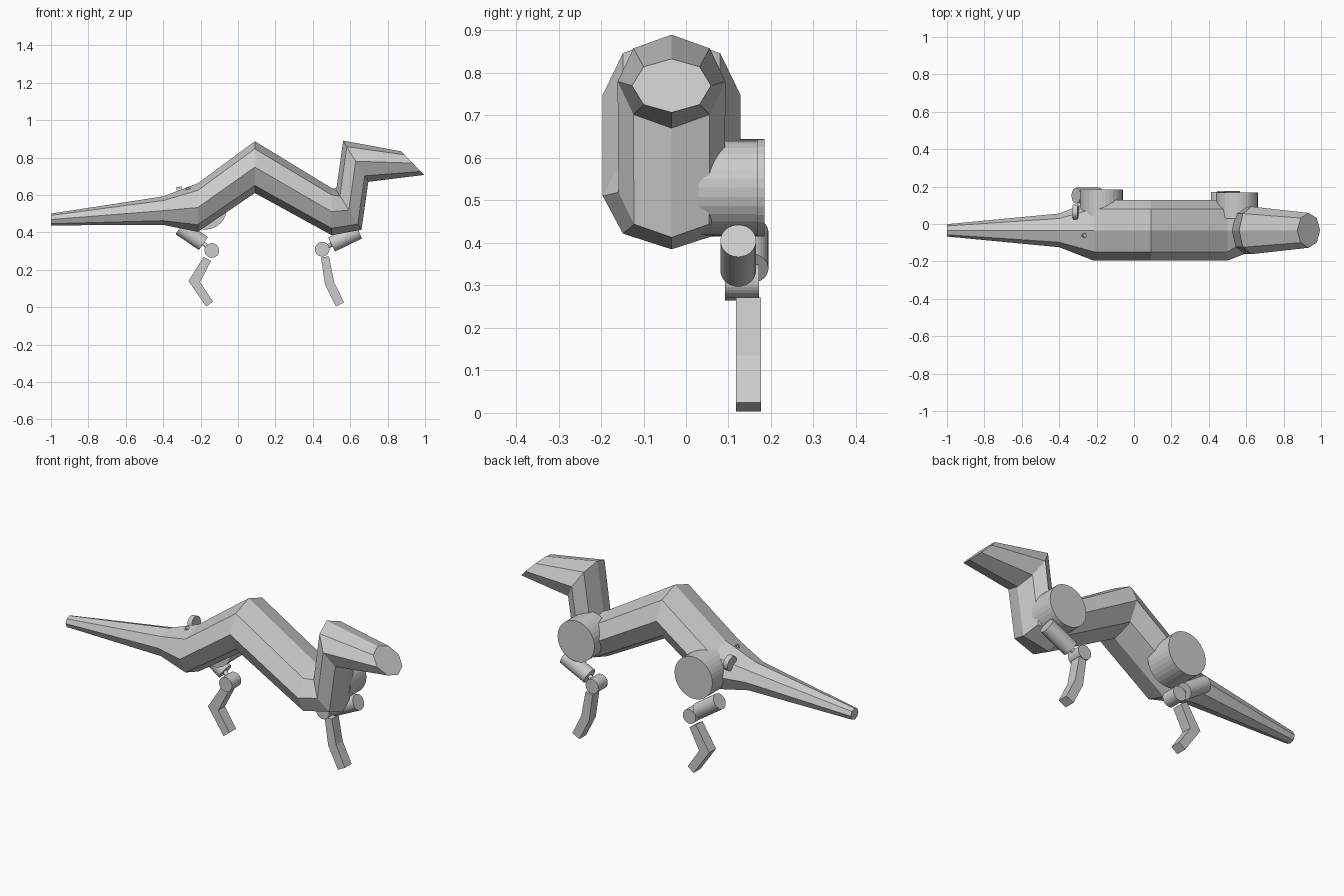
import bpy, bmesh, math
from mathutils import Vector

cube = bpy.data.objects.get("Cube")
if cube:
    bpy.data.objects.remove(cube)

grey = bpy.data.materials.new("plain grey")
grey.use_nodes = True
colour = (0.6, 0.6, 0.6, 1)
grey.diffuse_color = colour
grey.node_tree.nodes["Principled BSDF"].inputs["Base Color"].default_value = colour


def finish(name, bm):
    bmesh.ops.recalc_face_normals(bm, faces=bm.faces)
    mesh = bpy.data.meshes.new(name)
    bm.to_mesh(mesh)
    bm.free()
    mesh.materials.append(grey)
    obj = bpy.data.objects.new(name, mesh)
    bpy.context.collection.objects.link(obj)
    return obj


def rod(name, start, end, radius, sides=32):
    """Cylinder between two points."""
    a, b = Vector(start), Vector(end)
    bm = bmesh.new()
    bmesh.ops.create_cone(bm, cap_ends=True, segments=sides, radius1=radius,
                          radius2=radius, depth=(b - a).length)
    obj = finish(name, bm)
    obj.location = (a + b) / 2
    obj.rotation_mode = 'QUATERNION'
    obj.rotation_quaternion = (b - a).to_track_quat('Z', 'Y')


def plate(name, outline, y0, y1):
    """Side outline (x, z) extruded across y."""
    bm = bmesh.new()
    near, far = [[bm.verts.new((x, y, z)) for x, z in outline] for y in (y0, y1)]
    # the outline is a bent bar: cap it as two quads on each side
    for v in (near, far):
        bm.faces.new((v[0], v[1], v[2], v[5]))
        bm.faces.new((v[5], v[2], v[3], v[4]))
    n = len(outline)
    for i in range(n):
        j = (i + 1) % n
        bm.faces.new((near[i], near[j], far[j], far[i]))
    finish(name, bm)


# Body: octagonal rings as top (x, z), bottom (x, z), half width
rings = [((-1, .50), (-1, .437), .033),
         ((-.40, .592), (-.40, .44), .09),
         ((-.215, .662), (-.215, .403), .162),
         ((.09, .887), (.09, .61), .162),
         ((.50, .637), (.50, .385), .162),
         ((.525, .625), (.66, .413), .125),
         ((.562, .89), (.697, .67), .127),
         ((.873, .833), (.995, .707), .093)]
SPINE_Y = -.034
bm = bmesh.new()
loops = []
for top, bottom, width in rings:
    t, b = [Vector((p[0], SPINE_Y, p[1])) for p in (top, bottom)]
    mid, up = (t + b) / 2, (t - b) / 2
    loop = []
    for k in range(8):
        ang = k * math.pi / 4
        loop.append(bm.verts.new(mid + up * math.cos(ang)
                                 + Vector((0, width * math.sin(ang), 0))))
    loops.append(loop)
for p, q in zip(loops, loops[1:]):
    for k in range(8):
        m = (k + 1) % 8
        bm.faces.new((p[k], p[m], q[m], q[k]))
bm.faces.new(loops[0])
bm.faces.new(loops[-1])
finish("body", bm)

# Shoulder and hip discs
rod("front_shoulder", (.55, .03, .53), (.55, .168, .53), .112)
rod("hind_hip", (-.175, .03, .53), (-.175, .185, .53), .115)

# Upper legs, thin links and knee discs
legs = {"front": ((.645, .123, .405), (.50, .123, .335), (.45, .31)),
        "hind": ((-.31, .152, .425), (-.185, .152, .34), (-.14, .303))}
for name, (high, low, knee) in legs.items():
    rod(name + "_upper_leg", high, low, .042)
    rod(name + "_link", low, (knee[0], .132, knee[1]), .012, 12)
    rod(name + "_knee", (knee[0], .092, knee[1]), (knee[0], .172, knee[1]), .039)

# Bent lower legs
plate("front_lower_leg", [(.444, .265), (.487, .272), (.513, .135),
                          (.567, .025), (.524, .003), (.465, .12)], .118, .176)
plate("hind_lower_leg", [(-.182, .27), (-.145, .246), (-.203, .134),
                         (-.134, .03), (-.17, .003), (-.265, .14)], .118, .176)

# Small disc and peg standing on the tail root
rod("tail_disc", (-.325, .065, .602), (-.298, .065, .605), .04)
rod("tail_peg", (-.28, -.06, .60), (-.262, -.06, .64), .012, 8)
